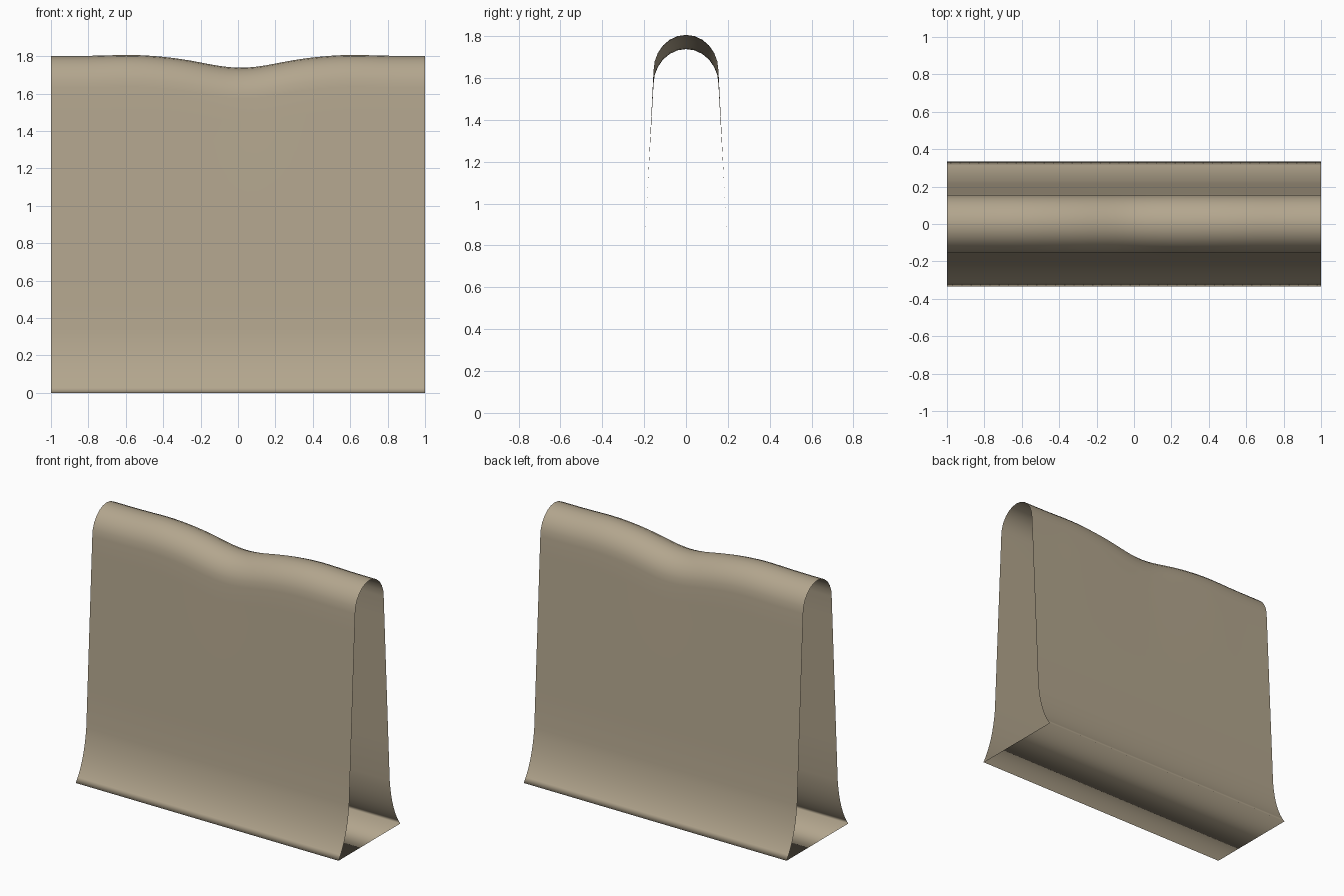
import bpy, bmesh, math

if "Cube" in bpy.data.objects:
    bpy.data.objects.remove(bpy.data.objects["Cube"])

L, NX = 1.0, 40            # half length, segments along x


def bezier(a, b, c, n):
    return [tuple((1-t)**2*p + 2*t*(1-t)*q + t*t*r for p, q, r in zip(a, b, c))
            for t in (i/n for i in range(n+1))]


# half profile (y, z): flared foot, sloping wall, rounded top
half = bezier((0.335, 0.0), (0.243, 0.12), (0.22, 0.34), 8)
half += [(0.22 - 0.065*t, 0.34 + 1.29*t) for t in (0.2, 0.4, 0.6, 0.8, 0.9)]
arc = [i*math.pi/12 for i in range(7)]
half += [(0.155*math.cos(a), 1.63 + 0.171*math.sin(a)) for a in arc]
profile = half + [(-y, z) for y, z in reversed(half[:-1])]


# sag in the middle of the top edge with slight swells beside it
def sag(x, z):
    x -= 0.015
    d = 0.063*math.exp(-(x/0.28)**2) - 0.006*math.exp(-((abs(x)-0.58)/0.16)**2)
    w = min(1, max(0, (z - 1.0)/0.75))
    return z - d*w*w*(3 - 2*w)


# sweep the closed profile along x, leaving both ends open
bm = bmesh.new()
rows = []
for i in range(NX + 1):
    x = -L + 2*L*i/NX
    rows.append([bm.verts.new((x, y, sag(x, z))) for y, z in profile])
n = len(profile)
for r0, r1 in zip(rows, rows[1:]):
    for j in range(n):
        k = (j + 1) % n
        f = bm.faces.new((r0[j], r0[k], r1[k], r1[j]))
        f.smooth = True
bm.normal_update()
# outward facing: the bottom strip must look down
bm.faces.ensure_lookup_table()
if bm.faces[n - 1].normal.z > 0:
    bmesh.ops.reverse_faces(bm, faces=bm.faces[:])

mesh = bpy.data.meshes.new("barrier_shell")
bm.to_mesh(mesh)
bm.free()
shell = bpy.data.objects.new("barrier_shell", mesh)
bpy.context.collection.objects.link(shell)

# sandy colour
mat = bpy.data.materials.new("sand")
mat.diffuse_color = (0.45, 0.38, 0.27, 1)
mat.use_nodes = True
mat.node_tree.nodes["Principled BSDF"].inputs["Base Color"].default_value = mat.diffuse_color
mesh.materials.append(mat)
